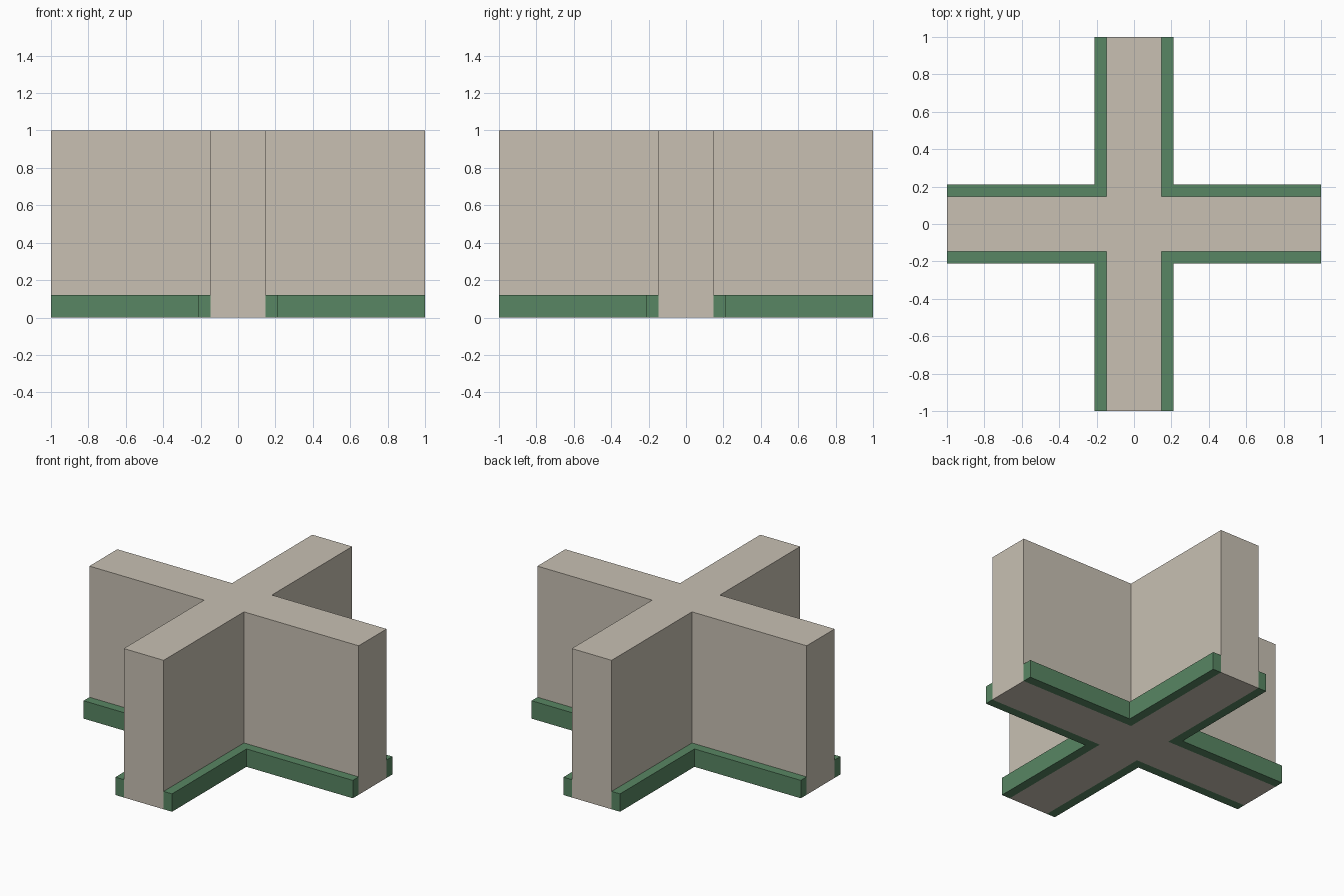
import bpy
import bmesh
from math import pi
from mathutils import Matrix

cube = bpy.data.objects.get("Cube")
if cube:
    bpy.data.objects.remove(cube, do_unlink=True)

REACH = 1.0          # arm length from the centre
WALL = 0.148         # half thickness of the walls
TRIM = 0.21          # outer face of the skirting
WALL_HEIGHT = 1.0
TRIM_HEIGHT = 0.12


def make_material(name, colour):
    mat = bpy.data.materials.new(name)
    mat.use_nodes = True
    mat.diffuse_color = colour
    mat.node_tree.nodes["Principled BSDF"].inputs["Base Color"].default_value = colour
    return mat


def extrude_profile(name, points, height, mat):
    """Raise a flat outline from the ground into a solid."""
    bm = bmesh.new()
    base = bm.faces.new([bm.verts.new((x, y, 0)) for x, y in points])
    top = bmesh.ops.extrude_face_region(bm, geom=[base], use_keep_orig=True)
    verts = [v for v in top["geom"] if isinstance(v, bmesh.types.BMVert)]
    bmesh.ops.translate(bm, verts=verts, vec=(0, 0, height))
    bmesh.ops.recalc_face_normals(bm, faces=bm.faces)
    mesh = bpy.data.meshes.new(name)
    bm.to_mesh(mesh)
    bm.free()
    mesh.materials.append(mat)
    obj = bpy.data.objects.new(name, mesh)
    bpy.context.collection.objects.link(obj)
    return obj


plaster = make_material("warm_beige_plaster", (0.58, 0.53, 0.45, 1))
green = make_material("green_trim", (0.098, 0.24, 0.125, 1))

# Crossing walls: one arm end and inner corner, turned around the centre
cross = []
x_arm = [(REACH, -WALL), (REACH, WALL), (WALL, WALL)]
for turn in range(4):
    for x, y in x_arm:
        for _ in range(turn):
            x, y = -y, x
        cross.append((x, y))
extrude_profile("crossing_walls", cross, WALL_HEIGHT, plaster)

# L-shaped skirting in each of the four inner corners
corner = [(WALL, WALL), (REACH, WALL), (REACH, TRIM),
          (TRIM, TRIM), (TRIM, REACH), (WALL, REACH)]
names = ["back_left", "back_right", "front_right", "front_left"]
for turn, place in enumerate(names):
    skirting = extrude_profile("skirting_" + place, corner, TRIM_HEIGHT, green)
    skirting.data.transform(Matrix.Rotation(turn * pi / 2, 4, "Z"))
